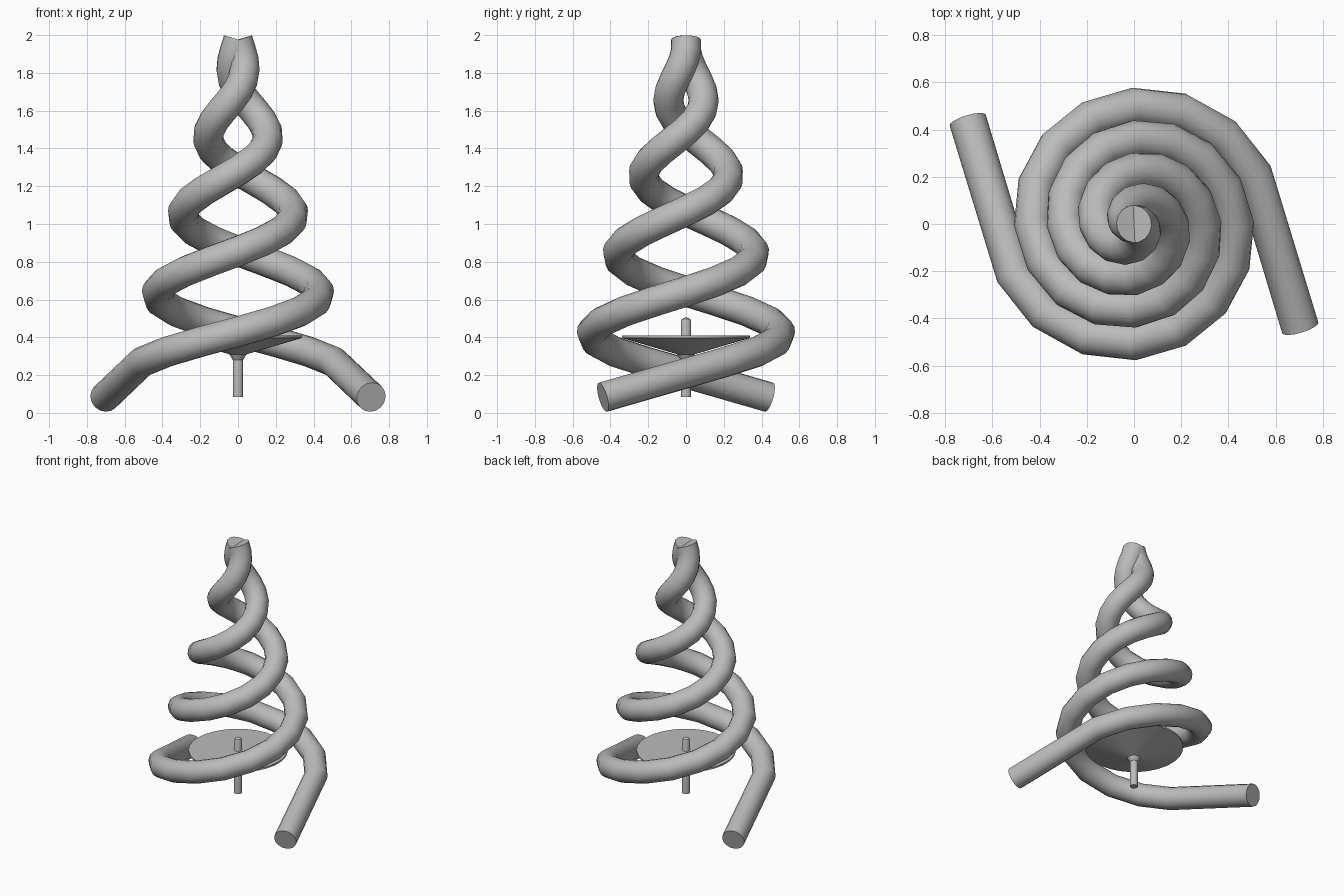
import bpy
import bmesh
from math import pi, cos, sin

default = bpy.data.objects.get("Cube")
if default:
    bpy.data.objects.remove(default, do_unlink=True)

grey = bpy.data.materials.new("plain grey")
grey.use_nodes = True
colour = (0.5, 0.5, 0.5, 1)
grey.diffuse_color = colour
grey.node_tree.nodes["Principled BSDF"].inputs["Base Color"].default_value = colour

TUBE = 0.08


def finish(obj):
    bpy.ops.object.select_all(action="DESELECT")
    obj.select_set(True)
    bpy.context.view_layer.objects.active = obj
    if obj.type == "CURVE":
        bpy.ops.object.convert(target="MESH")
        obj = bpy.context.object
        bm = bmesh.new()
        bm.from_mesh(obj.data)
        bmesh.ops.remove_doubles(bm, verts=bm.verts, dist=0.0005)
        bmesh.ops.recalc_face_normals(bm, faces=bm.faces)
        bm.to_mesh(obj.data)
        bm.free()
    obj.data.materials.clear()
    obj.data.materials.append(grey)
    bpy.ops.object.shade_smooth_by_angle(angle=pi / 5)


def spiral_tube(name, turn):
    """Straight foot, then a narrowing helix with sixteen steps per turn."""
    path = [(0.705, -0.44, 0.083)]
    for step in range(-3, 30):
        quarter = step / 4
        angle = pi / 2 * (1 + quarter)
        radius = 0.498 - 0.069 * quarter
        path.append((radius * cos(angle), radius * sin(angle), 0.43 + 0.213 * quarter))
    curve = bpy.data.curves.new(name, "CURVE")
    curve.dimensions = "3D"
    curve.bevel_depth = TUBE
    curve.bevel_resolution = 6
    curve.use_fill_caps = True
    spline = curve.splines.new("POLY")
    spline.points.add(len(path) - 1)
    for point, (x, y, z) in zip(spline.points, path):
        point.co = (x * cos(turn) - y * sin(turn), x * sin(turn) + y * cos(turn), z, 1)
    obj = bpy.data.objects.new(name, curve)
    bpy.context.collection.objects.link(obj)
    finish(obj)


def lathe(name, profile, sides=48):
    """Revolve a (radius, height) profile about the vertical axis."""
    bm = bmesh.new()
    verts = [bm.verts.new((r, 0, z)) for r, z in profile]
    edges = [bm.edges.new(pair) for pair in zip(verts, verts[1:])]
    bmesh.ops.spin(bm, geom=verts + edges, cent=(0, 0, 0), axis=(0, 0, 1),
                   angle=2 * pi, steps=sides)
    bmesh.ops.remove_doubles(bm, verts=bm.verts, dist=0.0001)
    bmesh.ops.recalc_face_normals(bm, faces=bm.faces)
    mesh = bpy.data.meshes.new(name)
    bm.to_mesh(mesh)
    bm.free()
    obj = bpy.data.objects.new(name, mesh)
    bpy.context.collection.objects.link(obj)
    finish(obj)


# Two intertwined tubes, half a turn apart
spiral_tube("spiral_tube_left", 0)
spiral_tube("spiral_tube_right", pi)

# Conical dish with a collar underneath
lathe("dish", [(0, 0.41), (0.34, 0.41), (0.34, 0.397), (0.045, 0.31),
               (0.027, 0.28), (0, 0.28)])

# Thin rod through the dish with a rounded top
lathe("rod", [(0, 0.085), (0.027, 0.085), (0.027, 0.485), (0.022, 0.497),
              (0.012, 0.503), (0, 0.505)], 24)
